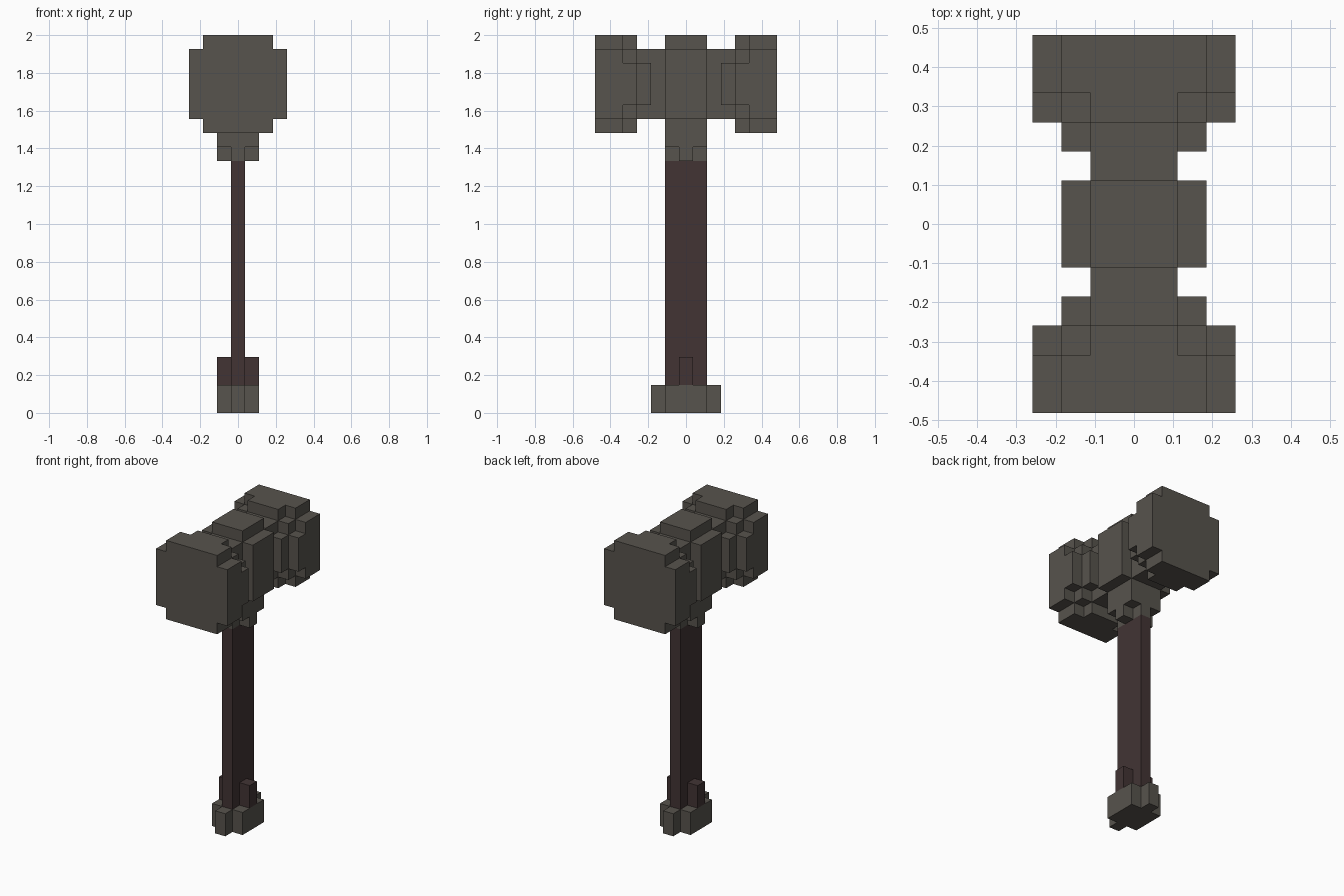
import bpy, bmesh
from mathutils import Vector

U = 2 / 27      # size of one block
MID = 23.5      # height of the head's axis, in blocks

cube = bpy.data.objects.get("Cube")
if cube:
    bpy.data.objects.remove(cube, do_unlink=True)


def material(name, rgb):
    m = bpy.data.materials.new(name)
    m.use_nodes = True
    m.diffuse_color = (*rgb, 1)
    bsdf = next(n for n in m.node_tree.nodes if n.type == 'BSDF_PRINCIPLED')
    bsdf.inputs["Base Color"].default_value = (*rgb, 1)
    return m


STONE = material("grey_stone", (0.096, 0.087, 0.074))
WOOD = material("dark_brown_wood", (0.054, 0.034, 0.034))


def box(hx, y0, y1, z0, z1):
    """Block cells of a box of half width hx, with its other limits in blocks."""
    return {(x, y, z)
            for x in range(round(-hx + .5), round(hx + .5))
            for y in range(round(y0 + .5), round(y1 + .5))
            for z in range(round(z0), round(z1))}


def head_box(hx, hz, y0, y1):
    return box(hx, y0, y1, MID - hz, MID + hz)


def mirror_y(cells):
    return cells | {(x, -y, z) for x, y, z in cells}


def build(name, cells, mat):
    """Skin a set of block cells with outer faces only, merging flat areas."""
    bm = bmesh.new()
    verts = {}

    def vert(p):
        key = tuple(round(2 * c) for c in p)
        if key not in verts:
            verts[key] = bm.verts.new(Vector(p) * U)
        return verts[key]

    for c in cells:
        centre = Vector(c) + Vector((0, 0, .5))
        for axis in range(3):
            for s in (-1, 1):
                n = Vector((0, 0, 0))
                n[axis] = s
                if tuple(round(a + b) for a, b in zip(c, n)) in cells:
                    continue
                a = Vector((0, 0, 0))
                a[(axis + 1) % 3] = .5
                b = n.cross(a)
                f = centre + n / 2
                bm.faces.new([vert(f + d) for d in (a + b, b - a, -a - b, a - b)])
    bm.normal_update()
    bmesh.ops.dissolve_limit(bm, angle_limit=0.01, verts=bm.verts, edges=bm.edges)
    bmesh.ops.recalc_face_normals(bm, faces=bm.faces)
    me = bpy.data.meshes.new(name)
    bm.to_mesh(me)
    bm.free()
    me.materials.append(mat)
    ob = bpy.data.objects.new(name, me)
    bpy.context.collection.objects.link(ob)
    return ob


# Hammer head: central band, slim waist, stepped flare and striking faces
band = head_box(2.5, 2.5, -1.5, 1.5) | head_box(1.5, 3.5, -1.5, 1.5)
waist = head_box(1.5, 2.5, 1.5, 2.5)
inner_flare = head_box(2.5, 1.5, 2.5, 3.5) | head_box(1.5, 2.5, 2.5, 3.5)
outer_flare = (head_box(3.5, 1.5, 3.5, 4.5) | head_box(2.5, 2.5, 3.5, 4.5)
               | head_box(1.5, 3.5, 3.5, 4.5))
striker = head_box(3.5, 2.5, 4.5, 6.5) | head_box(2.5, 3.5, 4.5, 6.5)

# Collar under the head, with notched lower corners
collar = (box(1.5, -1.5, 1.5, 19, 20) | box(1.5, -.5, .5, 18, 19)
          | box(.5, -1.5, 1.5, 18, 19))
build("hammer_head", band | mirror_y(waist | inner_flare | outer_flare | striker) | collar, STONE)

# Flat shaft with short side ribs above the pommel
build("handle", box(.5, -1.5, 1.5, 2, 18) | box(1.5, -.5, .5, 2, 4), WOOD)

# Pommel
build("pommel", box(1.5, -1.5, 1.5, 0, 2) | box(.5, -2.5, 2.5, 0, 2), STONE)
